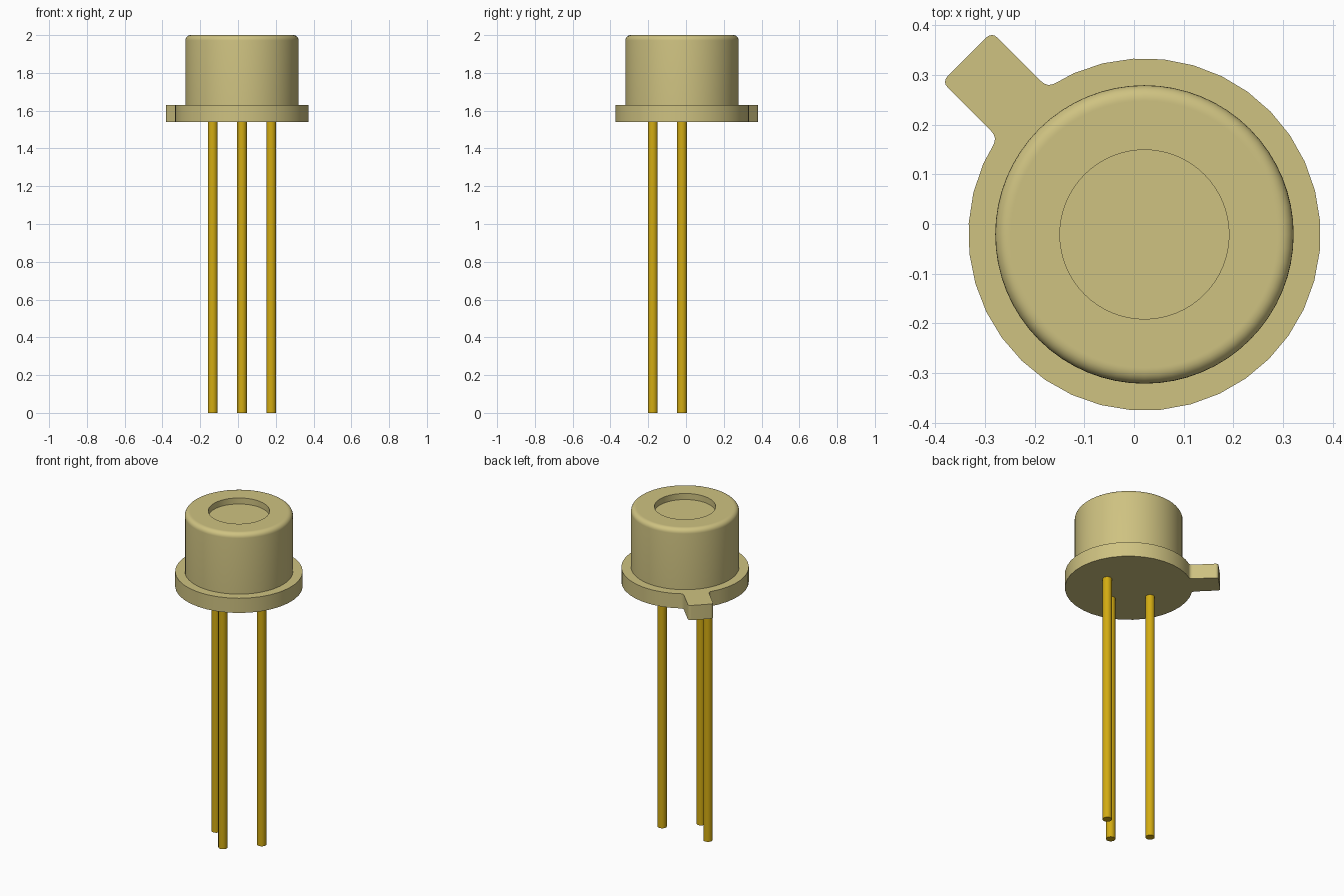
import bpy, bmesh
from math import sin, cos, asin, pi, radians
from mathutils import Vector

cube = bpy.data.objects.get("Cube")
if cube:
    bpy.data.objects.remove(cube)

CX, CY = 0.021, -0.021          # axis of the can
FLANGE_Z, CAN_Z, TOP_Z = 1.54, 1.63, 2.0


def material(name, rgb):
    m = bpy.data.materials.new(name)
    m.use_nodes = True
    m.diffuse_color = (*rgb, 1)
    m.node_tree.nodes["Principled BSDF"].inputs["Base Color"].default_value = (*rgb, 1)
    return m


case_metal = material("pale_brass", (0.62, 0.54, 0.22))
lead_metal = material("gold", (0.65, 0.41, 0.006))


def finish(bm, name, mat, location):
    bmesh.ops.recalc_face_normals(bm, faces=bm.faces)
    mesh = bpy.data.meshes.new(name)
    bm.to_mesh(mesh)
    bm.free()
    obj = bpy.data.objects.new(name, mesh)
    obj.location = location
    mesh.materials.append(mat)
    bpy.context.collection.objects.link(obj)
    bpy.ops.object.select_all(action='DESELECT')
    obj.select_set(True)
    bpy.context.view_layer.objects.active = obj
    bpy.ops.object.shade_smooth_by_angle(angle=radians(30))
    return obj


def rounded(before, corner, after, r=0.018, steps=4):
    """Points of a small curve that replaces a sharp corner."""
    a = corner + (before - corner).normalized() * r
    b = corner + (after - corner).normalized() * r
    ts = [i / steps for i in range(steps + 1)]
    return [a * (1 - t) ** 2 + corner * 2 * t * (1 - t) + b * t * t for t in ts]


# Flange with its locating tab, drawn along +x and turned to the back right
R, HALF, REACH = 0.354, 0.071, 0.505
start = asin(HALF / R)
segs = 34
arc = []
for i in range(segs + 1):
    a = start + (2 * pi - 2 * start) * i / segs
    arc.append(Vector((R * cos(a), R * sin(a))))
tip_low, tip_high = Vector((REACH, -HALF)), Vector((REACH, HALF))
outline = arc[1:-1]
outline += rounded(arc[-2], arc[-1], tip_low)
outline += rounded(arc[-1], tip_low, tip_high)
outline += rounded(tip_low, tip_high, arc[0])
outline += rounded(tip_high, arc[0], arc[1])

bm = bmesh.new()
base = bm.faces.new([bm.verts.new((p.x, p.y, 0)) for p in outline])
top = bmesh.ops.extrude_face_region(bm, geom=[base], use_keep_orig=True)
bmesh.ops.translate(bm, vec=(0, 0, CAN_Z - FLANGE_Z),
                    verts=[g for g in top["geom"] if isinstance(g, bmesh.types.BMVert)])
flange = finish(bm, "flange", case_metal, (CX, CY, FLANGE_Z))
flange.rotation_euler.z = radians(135)

# Can: turned profile with a rounded shoulder and a recessed window
CAN_R, FILLET, WINDOW_R, DEPTH = 0.30, 0.028, 0.17, 0.037
profile = [(CAN_R, CAN_Z)]
for i in range(7):
    a = pi / 2 * i / 6
    profile.append((CAN_R - FILLET + FILLET * cos(a), TOP_Z - FILLET + FILLET * sin(a)))
profile += [(CAN_R - FILLET - 0.004, TOP_Z), (WINDOW_R, TOP_Z), (WINDOW_R, TOP_Z - DEPTH)]

bm = bmesh.new()
sides = 64
rings = [[bm.verts.new((r * cos(2 * pi * k / sides), r * sin(2 * pi * k / sides), z))
          for k in range(sides)] for r, z in profile]
for low, high in zip(rings, rings[1:]):
    for k in range(sides):
        n = (k + 1) % sides
        bm.faces.new((low[k], low[n], high[n], high[k]))
bm.faces.new(rings[-1])
bm.faces.new(rings[0])
finish(bm, "can", case_metal, (CX, CY, 0))

# Three leads: right, front and left of the axis
PITCH, LEAD_R = 0.155, 0.026
for name, dx, dy in (("right_lead", -1, 0), ("front_lead", 0, -1), ("left_lead", 1, 0)):
    bm = bmesh.new()
    bmesh.ops.create_cone(bm, cap_ends=True, segments=24, radius1=LEAD_R,
                          radius2=LEAD_R, depth=FLANGE_Z)
    finish(bm, name, lead_metal, (CX + dx * PITCH, CY + dy * PITCH, FLANGE_Z / 2))
